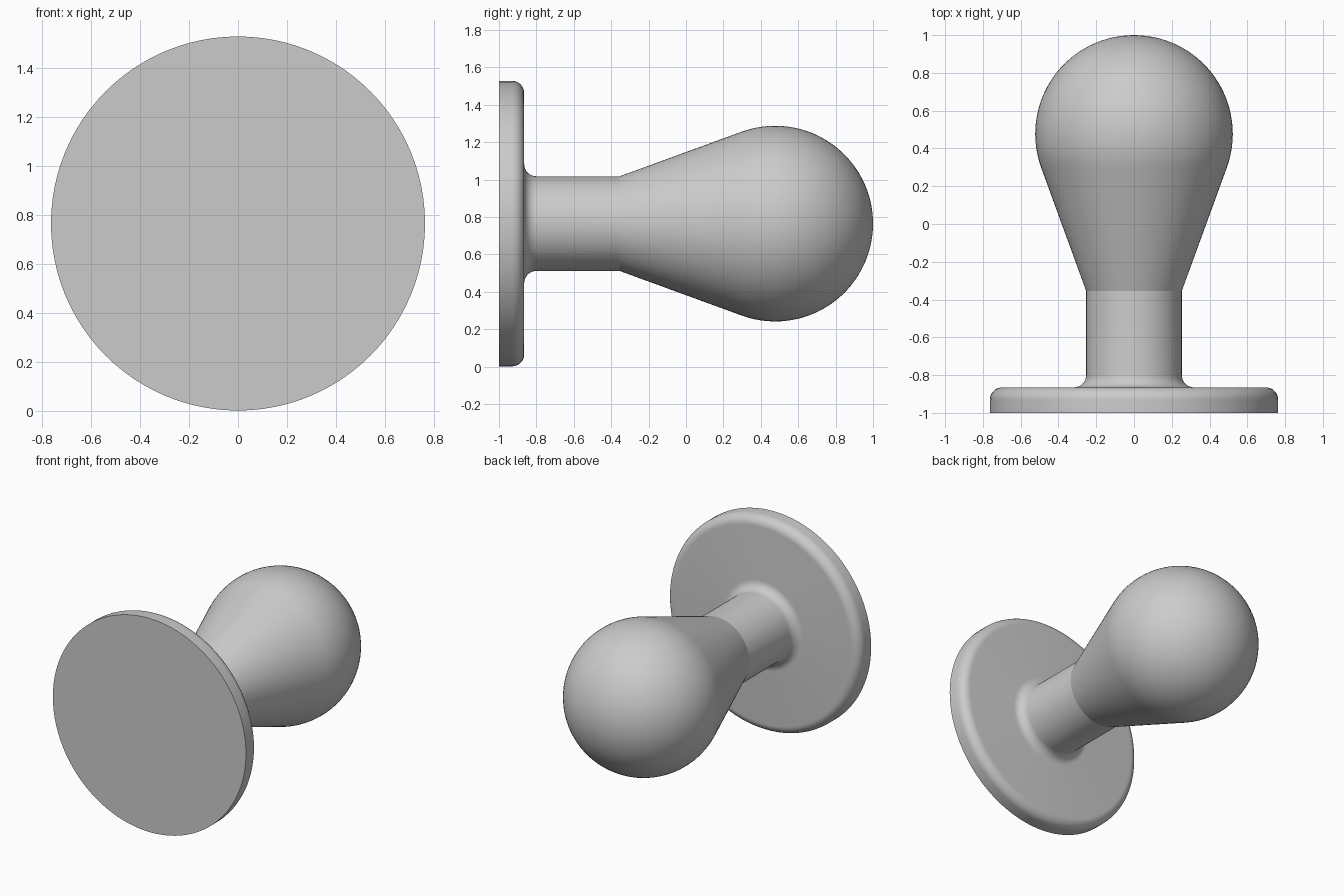
import bpy, bmesh
from math import sin, cos, radians, pi
from mathutils import Vector

old = bpy.data.objects.get("Cube")
if old:
    bpy.data.objects.remove(old, do_unlink=True)

CENTRE_Z = 0.765
SEGMENTS = 96


def material(name, rgb):
    mat = bpy.data.materials.new(name)
    mat.use_nodes = True
    colour = (*rgb, 1)
    mat.diffuse_color = colour
    mat.node_tree.nodes["Principled BSDF"].inputs["Base Color"].default_value = colour
    return mat


def arc(y, r, radius, start, end, steps):
    """Points (y, r) on an arc; zero degrees points along +y, 90 outwards."""
    angles = [radians(start + (end - start) * i / steps) for i in range(steps + 1)]
    return [(y + radius * cos(a), r + radius * sin(a)) for a in angles]


def lathe(name, profile, mat):
    """Turn a (y, radius) profile around the y axis."""
    bm = bmesh.new()
    verts = [bm.verts.new((max(r, 0), y, 0)) for y, r in profile]
    edges = [bm.edges.new(pair) for pair in zip(verts, verts[1:])]
    bmesh.ops.spin(bm, geom=verts + edges, cent=Vector(), axis=(0, 1, 0),
                   angle=2 * pi, steps=SEGMENTS)
    bmesh.ops.remove_doubles(bm, verts=bm.verts, dist=0.0001)
    bmesh.ops.recalc_face_normals(bm, faces=bm.faces)
    mesh = bpy.data.meshes.new(name)
    bm.to_mesh(mesh)
    bm.free()
    mesh.materials.append(mat)
    obj = bpy.data.objects.new(name, mesh)
    obj.location.z = CENTRE_Z
    bpy.context.collection.objects.link(obj)
    bpy.ops.object.select_all(action="DESELECT")
    obj.select_set(True)
    bpy.context.view_layer.objects.active = obj
    bpy.ops.object.shade_smooth_by_angle(angle=radians(15))
    return obj


grey = material("plain grey", (0.6, 0.6, 0.6))

PLATE_R, PLATE_BACK, FILLET, NECK_R = 0.763, -0.865, 0.065, 0.253
BALL_Y, BALL_R = 0.477, 0.523

# Mounting plate with a rounded rear rim
plate = [(-1, 0), (-1, PLATE_R)]
plate += arc(PLATE_BACK - FILLET, PLATE_R - FILLET, FILLET, 90, 0, 8)

# Straight neck, blended into the plate
neck = arc(PLATE_BACK + FILLET, NECK_R + FILLET, FILLET, 180, 270, 8)
neck += [(-0.355, NECK_R)]

# Ball end; the taper from the neck meets it at a tangent
ball = arc(BALL_Y, 0, BALL_R, 110, 0, 28)

lathe("turned_knob", plate + neck + ball, grey)
